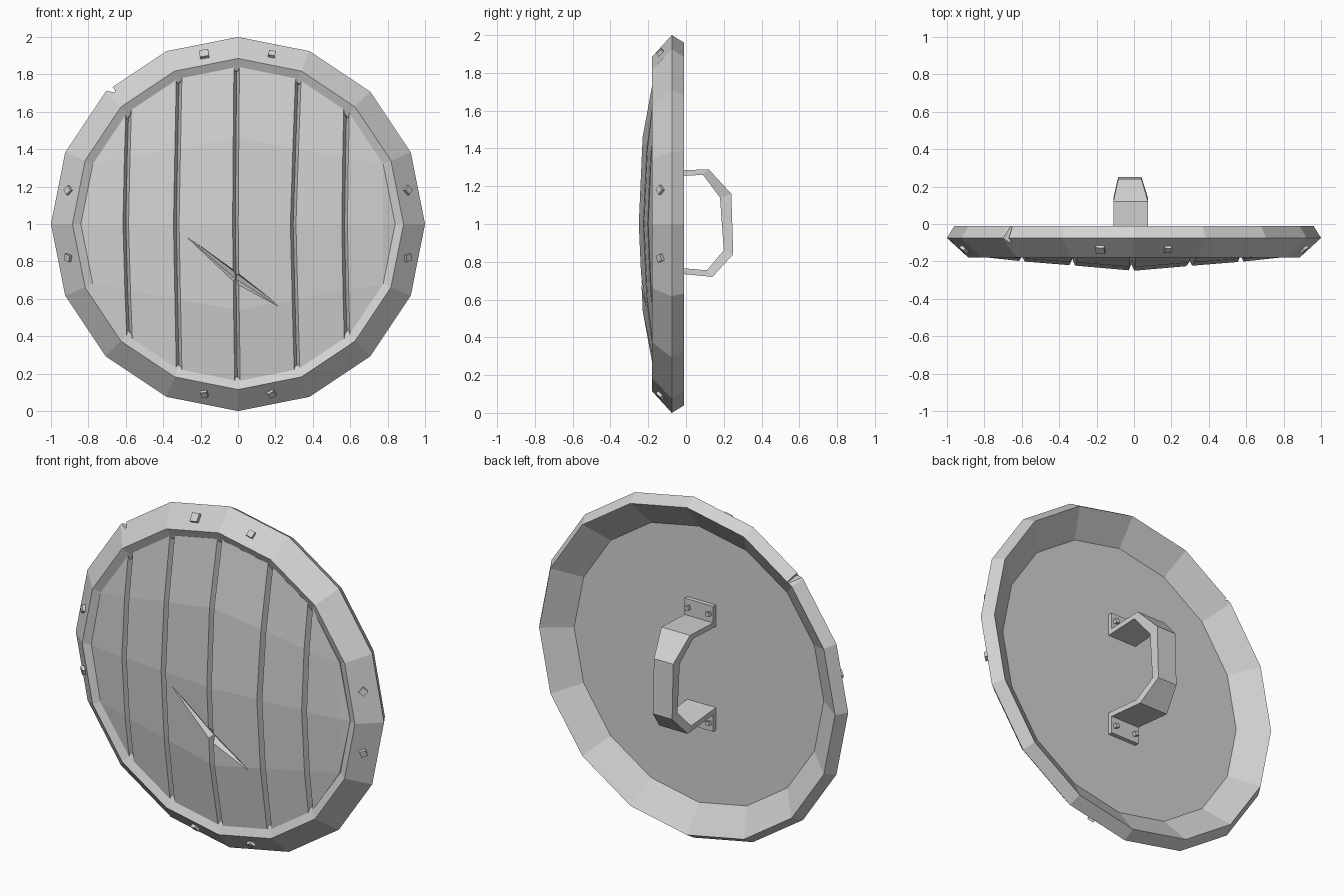
import bpy, bmesh, math
from mathutils import Vector, Matrix

if "Cube" in bpy.data.objects:
    bpy.data.objects.remove(bpy.data.objects["Cube"], do_unlink=True)

grey = bpy.data.materials.new("plain grey")
grey.use_nodes = True
grey.diffuse_color = (0.65, 0.65, 0.65, 1)
grey.node_tree.nodes["Principled BSDF"].inputs["Base Color"].default_value = grey.diffuse_color

SIDES = 16
STEP = 2 * math.pi / SIDES
CENTRE = Vector((0, 0, 1))
BACK = -0.12


def finish(name, bm):
    bmesh.ops.recalc_face_normals(bm, faces=bm.faces)
    mesh = bpy.data.meshes.new(name)
    bm.to_mesh(mesh)
    bm.free()
    mesh.materials.append(grey)
    obj = bpy.data.objects.new(name, mesh)
    bpy.context.collection.objects.link(obj)
    return obj


def hull(name, points):
    bm = bmesh.new()
    for p in points:
        bm.verts.new(p)
    bmesh.ops.convex_hull(bm, input=bm.verts)
    return finish(name, bm)


def cut(target, cutter):
    cutter.hide_render = True
    mod = target.modifiers.new("cut", 'BOOLEAN')
    mod.operation, mod.solver, mod.object = 'DIFFERENCE', 'EXACT', cutter
    bpy.context.view_layer.objects.active = target
    bpy.ops.object.modifier_apply(modifier=mod.name)
    bpy.data.objects.remove(cutter, do_unlink=True)


def interp(table, v):
    v = abs(v)
    for (a, fa), (b, fb) in zip(table, table[1:]):
        if v <= b:
            return fa + (fb - fa) * (v - a) / (b - a)
    return table[-1][1]


def box(name, centre, size, rotation=Matrix.Identity(4)):
    bm = bmesh.new()
    bmesh.ops.create_cube(bm, size=1, matrix=Matrix.Translation(centre) @ rotation
                          @ Matrix.Diagonal((*size, 1)))
    return finish(name, bm)


# Rim: closed profile (radius, y) turned round the centre
def make_rim():
    profile = [(1, -0.075), (0.885, -0.18), (0.82, -0.15), (0.81, BACK), (0.96, -0.01)]
    bm = bmesh.new()
    rings = [[bm.verts.new((r * math.cos(i * STEP), y, 1 + r * math.sin(i * STEP)))
              for r, y in profile] for i in range(SIDES)]
    for i, a in enumerate(rings):
        b = rings[(i + 1) % SIDES]
        for j in range(len(a)):
            k = (j + 1) % len(a)
            bm.faces.new((a[j], a[k], b[k], b[j]))
    return finish("rim", bm)


rim = make_rim()

# Chip in the rim's upper right edge
cut(rim, hull("chip_cutter", [(x, y, z) for y, d in ((0.02, 0), (-0.1, 0.015))
                              for x, z in ((-0.71 + d, 1.712), (-0.645, 1.685 + d),
                                           (-0.685, 1.75), (-0.73, 1.77))]))

# Domed planks: columns of points, with a V groove between neighbours
R = 0.84
OUTLINE = [(R * math.sin(i * STEP), R * math.cos(i * STEP)) for i in range(5)]
ACROSS = [(0, 0), (0.32, 0.028), (0.594, 0.05), (0.776, 0.07), (R, 0.09)]
UPRIGHT = [(0, 0), (0.46, 0.02), (R, 0.09)]


def dome_y(x, dz):
    return min(-0.25 + interp(ACROSS, x) + interp(UPRIGHT, dz), -0.16)


def make_planks():
    edge, shoulder = OUTLINE[4][0], OUTLINE[3][0]
    grooves = [(-0.585, -0.6, -0.58), (-0.315, -0.33, -0.315), (-0.007, -0.014, -0.003),
               (0.322, 0.295, 0.315), (0.58, 0.57, 0.583)]
    columns = [((-edge,) * 3, 0), ((-shoulder,) * 3, 0)]
    for top, mid, low in grooves:
        for offset, depth in ((-0.015, 0), (0, 0.035), (0.015, 0)):
            columns.append(((top + offset, mid + offset, low + offset), depth))
    columns += [((shoulder,) * 3, 0), ((edge,) * 3, 0)]
    bm = bmesh.new()
    grid = []
    for (top, mid, low), depth in columns:
        col = []
        for x, row in ((top, 2), (0.5 * (top + mid), 1), (mid, 0),
                       (0.5 * (low + mid), -1), (low, -2)):
            height = interp(OUTLINE, x)
            crease = min(0.46 - 0.18 * abs(x), height)
            dz = (0, crease, height)[abs(row)] * (1 if row > 0 else -1)
            col.append(bm.verts.new((x, dome_y(x, dz) + depth, 1 + dz)))
        grid.append(col)
    for a, b in zip(grid, grid[1:]):
        for j in range(4):
            bm.faces.new((a[j], a[j + 1], b[j + 1], b[j]))
    bmesh.ops.remove_doubles(bm, verts=bm.verts, dist=0.0005)
    # Flat back panel
    ext = bmesh.ops.extrude_face_region(bm, geom=bm.faces[:], use_keep_orig=True)
    for v in ext["geom"]:
        if isinstance(v, bmesh.types.BMVert):
            v.co.y = BACK
    return finish("planks", bm)


planks = make_planks()

# Slash mark across the planks
cut(planks, hull("slash_cutter", [(-0.32, -0.226, 0.97), (0.28, -0.212, 0.52),
                                  (0.01, -0.27, 0.74), (-0.03, -0.27, 0.67),
                                  (-0.01, -0.205, 0.705)]))

# Rim studs: a pair beside each of the four main directions
for n in range(8):
    angle = (n // 2) * math.pi / 2 + (STEP / 2 if n % 2 else -STEP / 2)
    out = Vector((math.cos(angle), 0, math.sin(angle)))
    normal = (out * 0.68 + Vector((0, -0.73, 0))).normalized()
    big = 1.35 if n == 3 else 1.0
    spin = Matrix.Rotation(0.3 + 0.5 * n, 4, 'Z')
    box("rim_stud", CENTRE + out * 0.921 + Vector((0, -0.131, 0)),
        (0.036 * big, 0.036 * big, 0.035),
        normal.to_track_quat('Z', 'Y').to_matrix().to_4x4() @ spin)

# Handle: flat strap bent through stations (outer y, z, inner y, z, x range)
stations = [(BACK, 1.28, BACK, 1.25, -0.11, 0.075), (0.12, 1.29, 0.09, 1.26, -0.11, 0.075),
            (0.24, 1.16, 0.18, 1.14, -0.085, 0.04), (0.25, 0.84, 0.2, 0.86, -0.085, 0.04),
            (0.14, 0.72, 0.11, 0.755, -0.11, 0.075), (BACK, 0.745, BACK, 0.775, -0.11, 0.075)]
bm = bmesh.new()
loops = [[bm.verts.new(p) for p in ((x0, oy, oz), (x1, oy, oz), (x1, iy, iz), (x0, iy, iz))]
         for oy, oz, iy, iz, x0, x1 in stations]
for a, b in zip(loops, loops[1:]):
    for j in range(4):
        k = (j + 1) % 4
        bm.faces.new((a[j], a[k], b[k], b[j]))
bm.faces.new(loops[0])
bm.faces.new(loops[-1])
finish("handle", bm)

# Handle feet with two bolts each
for z in (1.315, 0.705):
    box("handle_foot", (-0.0175, BACK + 0.012, z), (0.185, 0.026, 0.125))
    for x in (-0.085, 0.05):
        box("foot_bolt", (x, BACK + 0.03, z + (0.015 if z > 1 else -0.015)),
            (0.024, 0.03, 0.024), Matrix.Rotation(0.3, 4, 'Y'))
